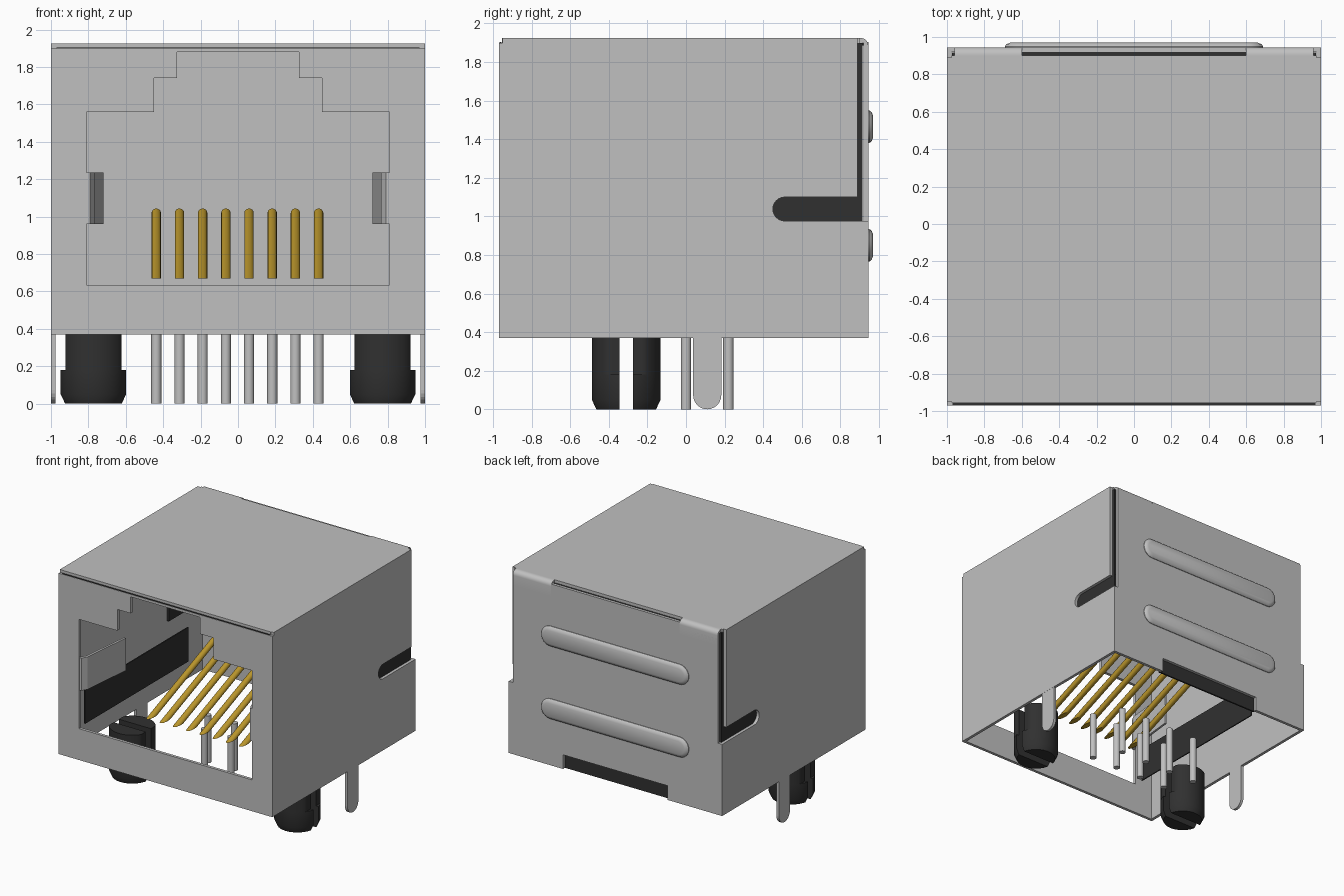
import bpy, bmesh, math
from mathutils import Matrix, Vector

cube = bpy.data.objects.get("Cube")
if cube:
    bpy.data.objects.remove(cube)


def material(name, rgb):
    m = bpy.data.materials.new(name)
    m.use_nodes = True
    m.diffuse_color = (*rgb, 1)
    m.node_tree.nodes["Principled BSDF"].inputs["Base Color"].default_value = (*rgb, 1)
    return m


METAL = material("light grey metal", (0.53, 0.53, 0.53))
BLACK = material("black plastic", (0.03, 0.03, 0.03))
GOLD = material("gold", (0.50, 0.31, 0.025))


def finish(name, bm, mat, mirror=False, smooth=False):
    bmesh.ops.recalc_face_normals(bm, faces=bm.faces)
    mesh = bpy.data.meshes.new(name)
    bm.to_mesh(mesh)
    bm.free()
    mesh.materials.append(mat)
    ob = bpy.data.objects.new(name, mesh)
    bpy.context.collection.objects.link(ob)
    if smooth:
        bpy.ops.object.select_all(action='DESELECT')
        ob.select_set(True)
        bpy.context.view_layer.objects.active = ob
        bpy.ops.object.shade_smooth_by_angle(angle=math.radians(35))
    if mirror:
        ob.modifiers.new("mirror", 'MIRROR').use_axis = (True, False, False)
    return ob


def loft(name, rings, mat, mirror=False, smooth=False):
    """Skin matching rings of points and cap both ends."""
    bm = bmesh.new()
    loops = [[bm.verts.new(p) for p in ring] for ring in rings]
    n = len(loops[0])
    for a, b in zip(loops, loops[1:]):
        for i in range(n):
            j = (i + 1) % n
            bm.faces.new((a[i], a[j], b[j], b[i]))
    bm.faces.new(loops[0])
    bm.faces.new(loops[-1])
    if mirror:  # open the seam on the mirror plane
        seam = [f for f in bm.faces if all(abs(v.co.x) < 1e-5 for v in f.verts)]
        bmesh.ops.delete(bm, geom=seam, context='FACES')
    return finish(name, bm, mat, mirror, smooth)


def prism(name, pts, axis, lo, hi, mat, mirror=False, smooth=False):
    """Extrude a flat profile along x, y or z."""
    def place(p, d):
        q = list(p)
        q.insert("xyz".index(axis), d)
        return q
    return loft(name, [[place(p, d) for p in pts] for d in (lo, hi)], mat, mirror, smooth)


def box(name, x, y, z, mat, mirror=False):
    pts = [(x[0], y[0]), (x[1], y[0]), (x[1], y[1]), (x[0], y[1])]
    return prism(name, pts, "z", z[0], z[1], mat, mirror)


def arc(cx, cy, r, start, end, n=12):
    angles = [math.radians(start + (end - start) * i / n) for i in range(n + 1)]
    return [(cx + r * math.cos(a), cy + r * math.sin(a)) for a in angles]


BASE, TOP, BACK, T = 0.37, 1.925, 0.945, 0.025

# Front plate with the stepped plug opening
prism("front_plate", [(0, BASE), (1, BASE), (1, 1.9), (0, 1.9), (0, 1.88), (0.325, 1.88),
                      (0.325, 1.74), (0.45, 1.74), (0.45, 1.56), (0.81, 1.56),
                      (0.81, 0.635), (0, 0.635)], "y", -0.97, -0.945, METAL, True)
box("front_seam", (-0.97, 0.97), (-0.967, -0.957), (1.898, 1.904), BLACK)

# Side walls with the rounded relief slot
slot = arc(0.512, 1.038, 0.062, 270, 90)
prism("side_wall", [(-0.95, BASE), (BACK, BASE), (BACK, 0.976)] + slot +
      [(0.89, 1.1), (0.89, TOP), (-0.95, TOP)], "x", 1 - T, 1, METAL, True)
box("side_slot_filling", (0.955, 0.972), (0.44, 0.915), (0.965, 1.11), BLACK, True)
box("side_gap_filling", (0.955, 0.972), (0.88, 0.916), (1.11, 1.9), BLACK, True)

# Roof, with a bent strip at each end joining it to the back plate
box("roof", (-1 + T, 1 - T), (-0.955, 0.9), (TOP - T, TOP), METAL)
bend = arc(BACK - 0.04, TOP - 0.04, 0.04, 0, 90, 6)
prism("roof_bend", [(0.89, TOP - T), (BACK - T, TOP - T), (BACK - T, 1.8), (BACK, 1.8)] + bend +
      [(0.89, TOP)], "x", 0.6, 0.96, METAL, True, True)
box("roof_slot_filling", (-0.6, 0.6), (0.89, 0.925), (1.885, 1.9), BLACK)

# Back plate with a notch in its lower edge
prism("back_plate", [(0, 0.49), (0.49, 0.49), (0.49, BASE), (0.975, BASE), (0.975, 0.976),
                     (0.96, 0.976), (0.96, 1.86), (0.6, 1.86), (0.6, 1.905), (0, 1.905)],
      "y", BACK - T, BACK, METAL, True)
box("back_notch_filling", (-0.5, 0.5), (0.905, 0.919), (BASE, 0.5), BLACK)

# Pressed ribs on the back
for label, z in (("lower", 0.85), ("upper", 1.465)):
    outline = lambda r: arc(0.605, z, r, -90, 90) + arc(-0.605, z, r, 90, 270)
    rings = [[(x, y, w) for x, w in outline(r)]
             for r, y in ((0.085, 0.94), (0.085, 0.95), (0.076, 0.962), (0.055, 0.97))]
    loft(label + "_back_rib", rings, METAL, smooth=True)

# Spring tabs folded into the opening
prism("spring_tab", [(0.82, -0.965), (0.79, -0.965), (0.765, -0.92), (0.72, -0.47),
                     (0.738, -0.47), (0.785, -0.91)], "z", 0.96, 1.235, METAL, True)

# Dark inner side walls of the plug cavity
box("cavity_wall", (0.815, 0.825), (-0.88, 0.5), (0.64, 0.93), BLACK, True)

# Ground tabs with rounded tips
prism("ground_tab", arc(0.11, 0.073, 0.073, 180, 360) + [(0.183, 0.4), (0.037, 0.4)],
      "x", 1 - T, 0.999, METAL, True)

# Split mounting posts: two half rounds, flattened above the snap collar
for label, side in (("front", -1), ("rear", 1)):
    rings = []
    for z, r, limit in ((0, 0.155, 1), (0.05, 0.178, 1), (0.18, 0.178, 1),
                        (0.18, 0.178, 0.15), (0.42, 0.178, 0.15)):
        start = math.degrees(math.asin(0.034 / r))
        rings.append([(0.773 + max(-limit, min(limit, x)), -0.31 + side * y, z)
                      for x, y in arc(0, 0, r, start, 180 - start, 24)])
    loft(label + "_post_half", rings, BLACK, True, True)

# Sloping gold contacts and two staggered rows of solder pins
low, high = Vector((0, -0.6, 0.64)), Vector((0, 0.36, 1.02))
axis = high - low
for i in range(8):
    x = -0.437 + 0.124 * i
    bm = bmesh.new()
    turn = Vector((0, 0, 1)).rotation_difference(axis).to_matrix().to_4x4()
    bmesh.ops.create_cone(bm, cap_ends=True, segments=16, radius1=0.025, radius2=0.025,
                          depth=axis.length,
                          matrix=Matrix.Translation((low + high) / 2 + Vector((x, 0, 0))) @ turn)
    cut = bmesh.ops.bisect_plane(bm, geom=bm.verts[:] + bm.edges[:] + bm.faces[:],
                                 plane_co=(0, 0, 0.67), plane_no=(0, 0, -1), clear_outer=True)
    bmesh.ops.holes_fill(bm, edges=[e for e in cut["geom_cut"]
                                    if isinstance(e, bmesh.types.BMEdge)])
    finish("contact_%d" % (i + 1), bm, GOLD, smooth=True)
    y = 0.0 if i % 2 else 0.22
    prism("solder_pin_%d" % (i + 1), arc(x, y, 0.027, 0, 345, 23), "z", 0, 0.4, METAL, smooth=True)
